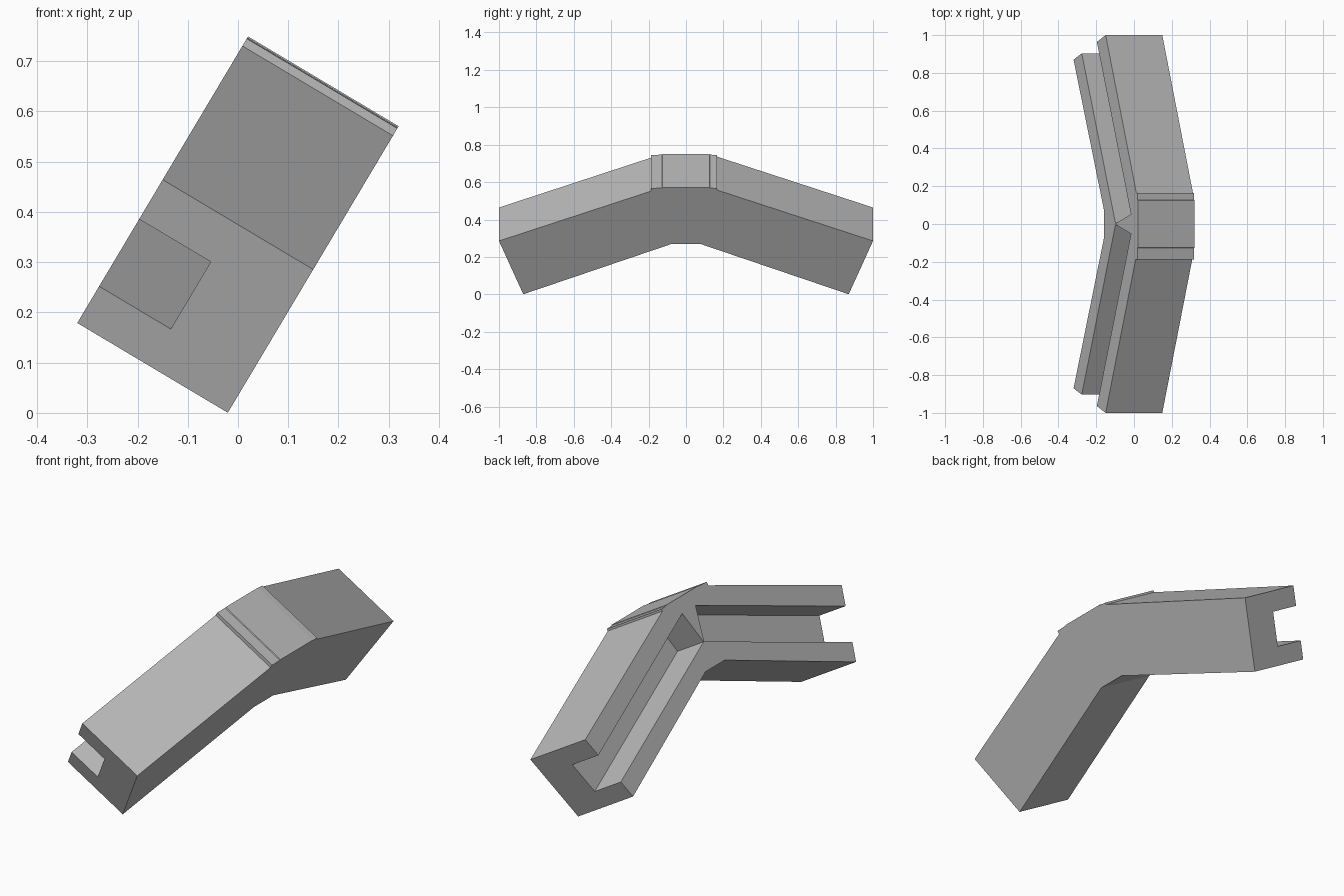
import bpy
import bmesh
import math

cube = bpy.data.objects.get("Cube")
if cube:
    bpy.data.objects.remove(cube)

WIDTH = 0.349
GROOVE_DEPTH = 0.166
TILT = math.radians(30.8)

grey = bpy.data.materials.new("plain grey")
grey.use_nodes = True
grey.diffuse_color = (0.5, 0.5, 0.5, 1)
grey.node_tree.nodes["Principled BSDF"].inputs["Base Color"].default_value = (0.5, 0.5, 0.5, 1)


def prism(name, outline, start, end):
    """Extrude a (y, z) outline along x, then lean it over."""
    bm = bmesh.new()
    face = bm.faces.new([bm.verts.new((start, y, z)) for y, z in outline])
    ext = bmesh.ops.extrude_face_region(bm, geom=[face])
    verts = [g for g in ext["geom"] if isinstance(g, bmesh.types.BMVert)]
    bmesh.ops.translate(bm, verts=verts, vec=(end - start, 0, 0))
    bmesh.ops.recalc_face_normals(bm, faces=bm.faces)
    mesh = bpy.data.meshes.new(name)
    bm.to_mesh(mesh)
    bm.free()
    mesh.materials.append(grey)
    obj = bpy.data.objects.new(name, mesh)
    bpy.context.collection.objects.link(obj)
    obj.rotation_euler = (0, TILT, 0)
    obj.location = (-0.32, 0, 0.179)
    return obj


# Bent beam with a low stepped cap over the ridge
beam = prism("bent_beam", [
    (-0.87, 0), (-0.075, 0.314), (0.075, 0.314), (0.87, 0),
    (1, 0.332), (0.165, 0.649), (0.165, 0.659), (0.128, 0.661),
    (0.125, 0.664), (-0.125, 0.664), (-0.128, 0.661),
    (-0.187, 0.659), (-0.187, 0.642), (-1, 0.332)], 0, WIDTH)

# One groove along each arm, square-ended at the middle
for side, label in ((1, "back"), (-1, "front")):
    outline = [(0.002, 0.434), (0.052, 0.594), (1.064, 0.202), (1.004, 0.046)]
    cutter = prism(label + "_groove_cutter",
                   [(side * y, z) for y, z in outline], -0.1, GROOVE_DEPTH)
    cutter.hide_render = True
    cutter.hide_set(True)
    cut = beam.modifiers.new(label + "_groove", 'BOOLEAN')
    cut.operation = 'DIFFERENCE'
    cut.solver = 'EXACT'
    cut.object = cutter
